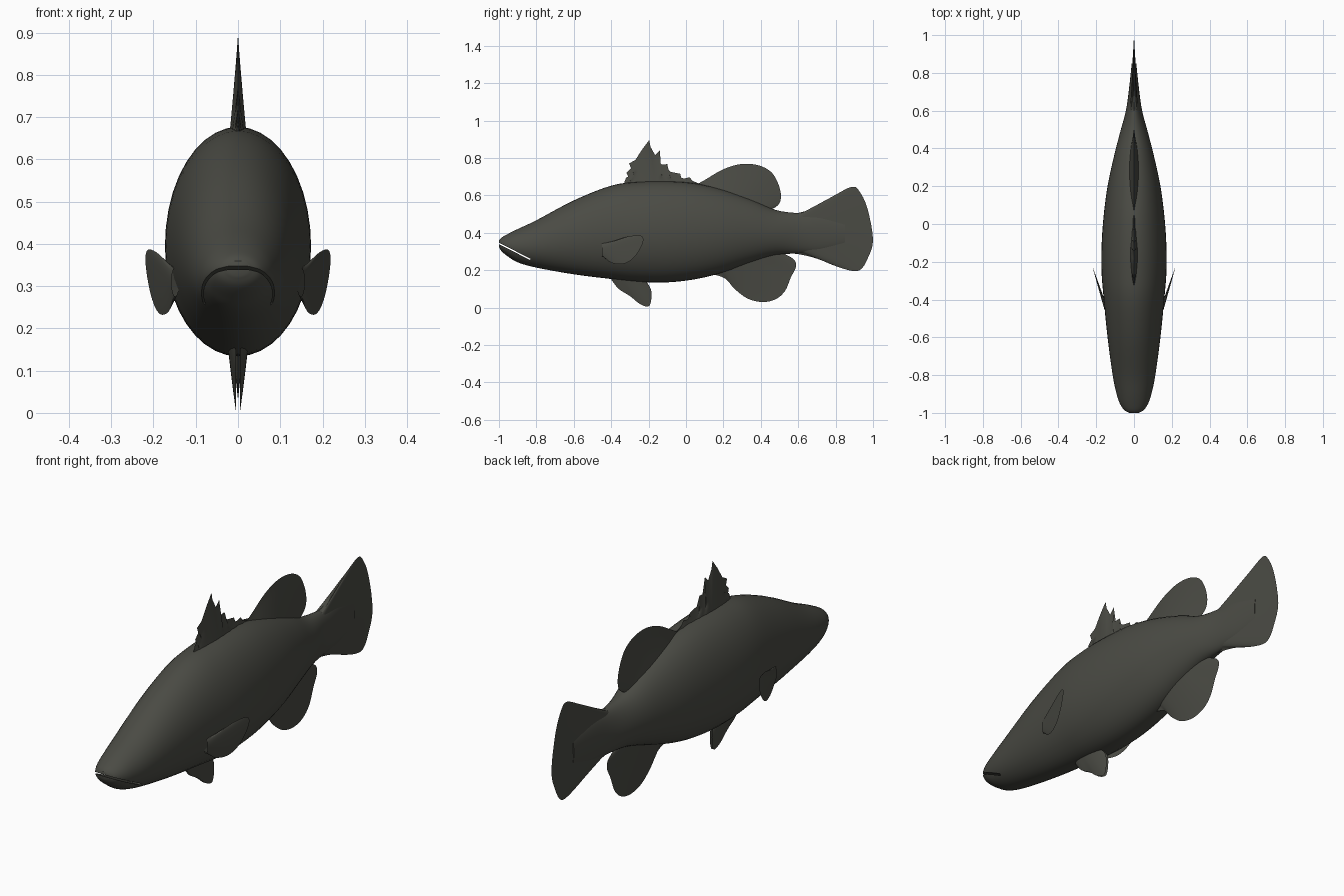
import bpy, bmesh, math
from mathutils import Vector

cube = bpy.data.objects.get("Cube")
if cube:
    bpy.data.objects.remove(cube, do_unlink=True)

skin = bpy.data.materials.new("dark olive grey")
skin.use_nodes = True
skin.diffuse_color = (0.069, 0.07, 0.058, 1)
skin.node_tree.nodes["Principled BSDF"].inputs["Base Color"].default_value = skin.diffuse_color


def smooth_path(points, steps):
    """Catmull-Rom curve through points of any dimension."""
    pts = [Vector(p) for p in points]
    pts = [pts[0] * 2 - pts[1]] + pts + [pts[-1] * 2 - pts[-2]]
    out = []
    for a, b, c, d in zip(pts, pts[1:], pts[2:], pts[3:]):
        for i in range(steps):
            t = i / steps
            out.append((b * 2 + (c - a) * t + (a * 2 - b * 5 + c * 4 - d) * t ** 2
                        + (b * 3 - a - c * 3 + d) * t ** 3) / 2)
    return out + [pts[-2]]


def finish(name, bm):
    bmesh.ops.remove_doubles(bm, verts=bm.verts, dist=0.0002)
    bmesh.ops.recalc_face_normals(bm, faces=bm.faces)
    mesh = bpy.data.meshes.new(name)
    bm.to_mesh(mesh)
    bm.free()
    mesh.materials.append(skin)
    obj = bpy.data.objects.new(name, mesh)
    bpy.context.collection.objects.link(obj)
    return obj


def shade(obj, angle=50):
    bpy.ops.object.select_all(action='DESELECT')
    obj.select_set(True)
    bpy.context.view_layer.objects.active = obj
    bpy.ops.object.shade_smooth_by_angle(angle=math.radians(angle))


def bridge(bm, rings):
    for r, s in zip(rings, rings[1:]):
        for i in range(len(r)):
            j = (i + 1) % len(r)
            bm.faces.new((r[i], r[j], s[j], s[i]))


def fin(name, root, edge, thick, steps=4, rows=8, offset=lambda y, s: 0.0):
    """Thin blade from a straight root (two y,z points) to a free edge, tapering outwards."""
    edge = smooth_path(edge, steps) if steps > 1 else [Vector(p) for p in edge]
    a, b = Vector(root[0]), Vector(root[1])
    bm = bmesh.new()
    rings = []
    last = len(edge) - 1
    for r in range(rows + 1):
        s = r / rows
        sides = []
        for side in (1, -1):
            row = []
            for i, e in enumerate(edge):
                p = a.lerp(b, i / last).lerp(e, s)
                swell = math.sin(math.pi * i / last) ** 0.5 if 0 < i < last else 0
                half = (thick * (1 - s) ** 1.3 + 0.0025 * (1 - s ** 4)) * swell
                row.append(bm.verts.new((offset(p.x, s) + side * half, p.x, p.y)))
            sides.append(row)
        rings.append(sides[0] + sides[1][::-1])
    bridge(bm, rings)
    obj = finish(name, bm)
    shade(obj)
    return obj


# Body: oval sections along y, each as (y, top, bottom, half width)
stations = [(-1, .36, .325, .025), (-.985, .375, .3, .052), (-.95, .395, .272, .075),
            (-.9, .42, .242, .092), (-.8, .467, .214, .113), (-.6, .573, .178, .14),
            (-.4, .652, .153, .16), (-.25, .673, .137, .172), (-.1, .676, .135, .171),
            (.05, .664, .152, .16), (.2, .63, .188, .14), (.35, .578, .24, .108),
            (.48, .522, .28, .075), (.6, .505, .29, .043), (.72, .5, .295, .026),
            (.85, .46, .33, .012)]
bm = bmesh.new()
rings = []
for y, top, bottom, w in smooth_path(stations, 4):
    mid = bottom + (top - bottom) * 0.48
    ring = []
    for k in range(40):
        a = math.tau * k / 40
        c, s = math.cos(a), math.sin(a)
        z = mid + s * ((top - mid) if s > 0 else (mid - bottom))
        ring.append(bm.verts.new((w * c, y, z)))
    rings.append(ring)
bridge(bm, rings)
bm.faces.new(rings[0])
bm.faces.new(rings[-1])
body = finish("body", bm)

# Mouth: thin sloping slot between the jaws
bm = bmesh.new()
bmesh.ops.create_cube(bm, size=1)
slot = finish("mouth_cutter", bm)
slot.scale = (0.4, 0.23, 0.007)
slot.location = (0, -0.935, 0.31)
slot.rotation_euler.x = math.radians(-27)
slot.hide_render = True
cut = body.modifiers.new("mouth", 'BOOLEAN')
cut.operation = 'DIFFERENCE'
cut.object = slot
bpy.context.view_layer.objects.active = body
bpy.ops.object.modifier_apply(modifier=cut.name)
bpy.data.objects.remove(slot, do_unlink=True)
shade(body, 40)

# Tail fin
fin("tail_fin", ((.52, .49), (.52, .31)),
    [(.53, .505), (.6, .506), (.7, .54), (.8, .603), (.885, .645), (.925, .625), (.97, .53),
     (1, .36), (.97, .26), (.935, .205), (.89, .196), (.8, .222), (.7, .262), (.6, .286),
     (.53, .289)], 0.03, rows=12)

# Spiny front dorsal fin, with a sharp ragged edge
fin("front_dorsal_fin", ((-.33, .63), (.08, .62)),
    [(-.33, .67), (-.32, .695), (-.3, .705), (-.318, .72), (-.29, .75), (-.305, .77),
     (-.27, .79), (-.235, .845), (-.197, .895), (-.19, .86), (-.165, .815), (-.14, .84),
     (-.152, .79), (-.13, .765), (-.1, .767), (-.105, .745), (-.08, .725), (-.03, .715),
     (-.04, .7), (-.01, .69), (.02, .697), (.035, .677), (.08, .66)], 0.022, steps=1)

# Rounded rear dorsal fin and anal fin
fin("rear_dorsal_fin", ((.04, .6), (.44, .49)),
    [(.05, .655), (.1, .682), (.2, .74), (.3, .768), (.39, .76), (.455, .725), (.49, .67),
     (.507, .61), (.503, .565), (.48, .538), (.44, .52)], 0.032)
fin("anal_fin", ((.12, .22), (.5, .33)),
    [(.14, .18), (.21, .155), (.26, .1), (.33, .048), (.41, .03), (.48, .045), (.53, .09),
     (.56, .16), (.587, .215), (.583, .25), (.55, .275), (.5, .29)], 0.03)

# Paired fins on the belly and flanks
for name, m in (("left", 1), ("right", -1)):
    fin(name + "_pelvic_fin", ((-.39, .17), (-.22, .16)),
        [(-.4, .15), (-.36, .1), (-.3, .062), (-.25, .022), (-.205, .005), (-.188, .03),
         (-.185, .085), (-.2, .122), (-.22, .14)], 0.007,
        offset=lambda y, s, m=m: m * (.016 - .011 * s))
    fin(name + "_pectoral_fin", ((-.45, .345), (-.45, .275)),
        [(-.44, .343), (-.38, .358), (-.31, .38), (-.245, .386), (-.228, .36), (-.25, .305),
         (-.29, .257), (-.34, .233), (-.4, .24), (-.44, .272)], 0.007,
        offset=lambda y, s, m=m: m * (.148 + (y + .45) * .32))
